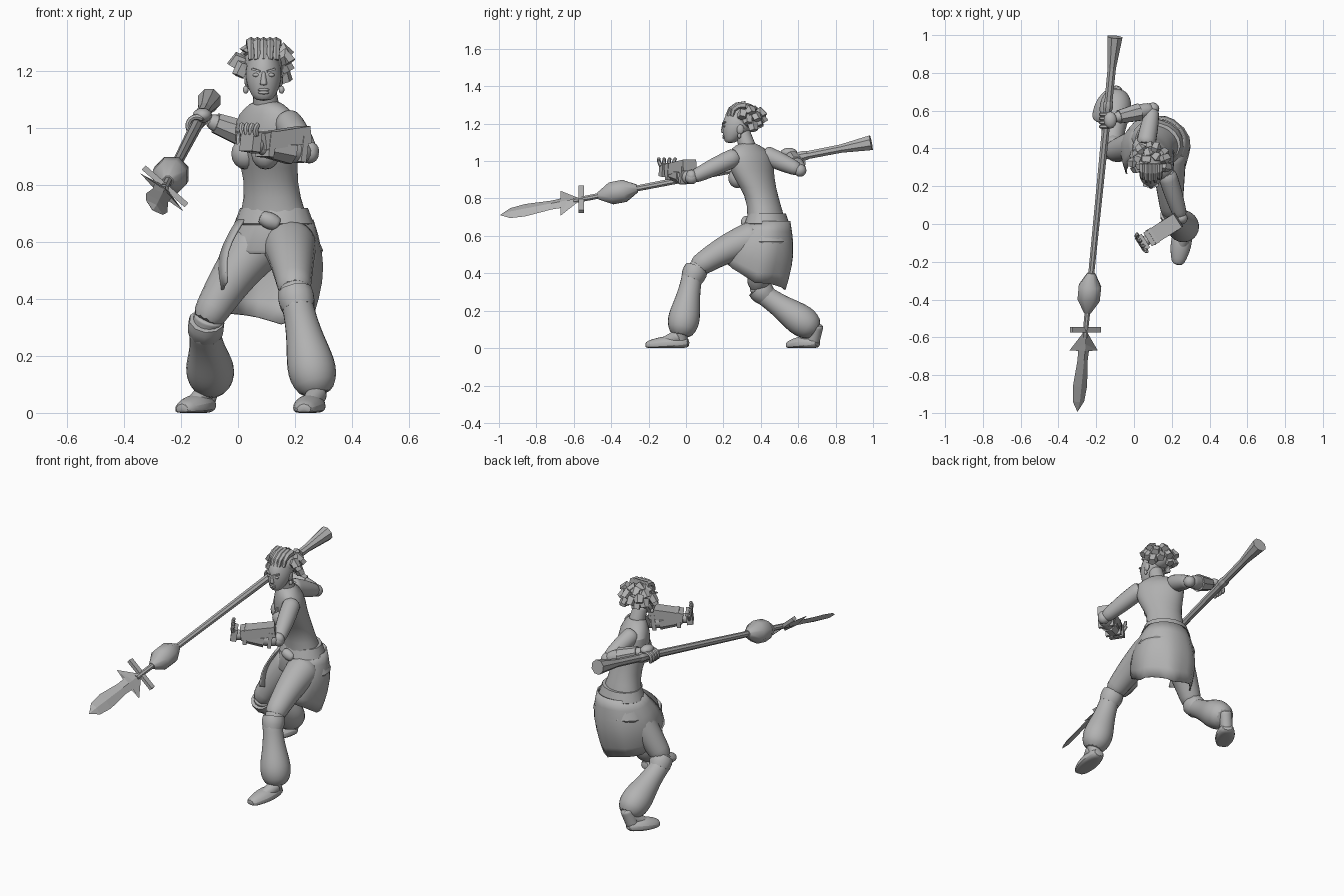
import bpy, bmesh
from math import sin, cos, pi, sqrt, radians
from mathutils import Vector, Matrix

cube = bpy.data.objects.get("Cube")
if cube:
    bpy.data.objects.remove(cube)

grey = bpy.data.materials.new("plain grey")
grey.use_nodes = True
grey.diffuse_color = (.45, .45, .45, 1)
grey.node_tree.nodes["Principled BSDF"].inputs["Base Color"].default_value = grey.diffuse_color
RIGHTWARD, BACK, UP = Vector((-1, 0, 0)), Vector((0, 1, 0)), Vector((0, 0, 1))
rounded_parts = []

# Joints of the pose
hips, waist = Vector((.13, .44, .6)), Vector((.12, .42, .77))
chest, neck, skull = Vector((.1, .35, .95)), Vector((.1, .33, 1.1)), Vector((.09, .3, 1.22))
left_shoulder, left_elbow, left_wrist = Vector((.17, .28, 1.03)), Vector((.25, .03, .91)), Vector((.06, -.09, .94))
right_shoulder, right_elbow, right_wrist = Vector((.06, .41, 1.04)), Vector((.1, .61, .95)), Vector((-.11, .56, 1.03))
left_hip, left_knee, left_ankle = Vector((.18, .4, .6)), Vector((.2, .04, .42)), Vector((.28, -.03, .06))
right_hip, right_knee, right_ankle = Vector((.08, .44, .6)), Vector((-.12, .38, .31)), Vector((-.09, .7, .09))
left_heel, left_toe = Vector((.27, .02, .03)), Vector((.23, -.22, .01))
right_heel, right_toe = Vector((-.1, .71, .03)), Vector((-.2, .54, .01))
weapon_tip, weapon_butt = Vector((-.3, -1, .71)), Vector((-.1, 1, 1.1))


def finish(name, bm, subdivide=False, rounded=True):
    bmesh.ops.recalc_face_normals(bm, faces=bm.faces)
    mesh = bpy.data.meshes.new(name)
    bm.to_mesh(mesh)
    bm.free()
    mesh.materials.append(grey)
    part = bpy.data.objects.new(name, mesh)
    bpy.context.collection.objects.link(part)
    if subdivide:
        part.modifiers.new("subdivide", "SUBSURF").levels = 1
        part.modifiers["subdivide"].render_levels = 1
    if rounded:
        rounded_parts.append(part)
    return part


def loft(name, points, widths, depths=None, twists=None, sides=10, subdivide=True, rounded=True):
    """Skin elliptical rings along a path; rings stay level when twists are given."""
    bm = bmesh.new()
    depths = depths or widths
    run = points[-1] - points[0]
    reference = BACK if abs(run.normalized().z) > .7 else UP
    grow = 1.06 if subdivide else 1
    loops = []
    for i, centre in enumerate(points):
        if twists:
            turn = radians(twists[i])
            across, through = Vector((cos(turn), sin(turn), 0)), Vector((-sin(turn), cos(turn), 0))
        else:
            along = (points[min(i + 1, len(points) - 1)] - points[max(i - 1, 0)]).normalized()
            across = reference.cross(along).normalized()
            through = along.cross(across)
        loop = []
        for k in range(sides):
            angle = 2 * pi * (k + .5) / sides
            spot = centre + grow * (across * widths[i] * cos(angle) + through * depths[i] * sin(angle))
            spot.z = max(spot.z, 0)
            loop.append(bm.verts.new(spot))
        loops.append(loop)
    for lower, upper in zip(loops, loops[1:]):
        for k in range(sides):
            after = (k + 1) % sides
            bm.faces.new((lower[k], lower[after], upper[after], upper[k]))
    bm.faces.new(loops[0])
    bm.faces.new(loops[-1])
    return finish(name, bm, subdivide, rounded)


def limb(name, start, end, thick, thin, swell=0, peak=1, flat=1, bow=Vector(), steps=6, **style):
    """A tapered tube that swells and bows between two joints."""
    stops = [i / steps for i in range(steps + 1)]
    widths = [thick + (thin - thick) * f + swell * sin(pi * f ** peak) for f in stops]
    points = [start.lerp(end, f) + bow * sin(pi * f) for f in stops]
    return loft(name, points, widths, [w * flat for w in widths], **style)


def block(name, centre, size, along):
    bm = bmesh.new()
    turn = along.to_track_quat("X", "Z").to_matrix().to_4x4()
    bmesh.ops.create_cube(bm, size=1, matrix=Matrix.Translation(centre) @ turn @ Matrix.Diagonal((*size, 1)))
    return finish(name, bm)


def ball(name, centre, radii):
    bm = bmesh.new()
    bmesh.ops.create_uvsphere(bm, u_segments=12, v_segments=8, radius=1,
                              matrix=Matrix.Translation(centre) @ Matrix.Diagonal((*radii, 1)))
    return finish(name, bm)


# Torso, twisted from hips to shoulders, with sloping shoulders
loft("torso", [hips - UP * .06, hips, waist, waist.lerp(chest, .5), chest, chest + UP * .08, neck - UP * .03, neck],
     [.1, .15, .09, .105, .13, .14, .1, .04], [.08, .11, .08, .085, .09, .08, .055, .04],
     [-20, -20, -30, -40, -50, -50, -50, -50], sides=14)
limb("neck", neck - UP * .03, skull - UP * .06, .046, .04)
facing = Vector((-.77, -.64, 0))
shoulder_line = facing.cross(UP)
for side in (-1, 1):
    bust = chest + facing * .05 + shoulder_line * side * .055 - UP * .04
    ball("bust", bust, (.05, .05, .055))
    limb("top_strap", bust + UP * .02 + facing * .03, chest + shoulder_line * side * .08 + UP * .12, .012, .012,
         bow=facing * .02, sides=6)

# Head with a narrow chin and a deep skull
levels = [i / 8 for i in range(9)]
outline = [.062 * sin(pi * (.1 + .8 * f)) ** .7 for f in levels]
loft("head", [Vector((skull.x, .235 + .06 * sin(pi * f / 2), 1.095 + .19 * f)) for f in levels], outline,
     [w * (.9 + .8 * f) for w, f in zip(outline, levels)], [0 for f in levels], sides=14)

# Face
face = Vector((skull.x, .2, 1.17))
limb("nose", face + UP * .03, face - UP * .02 - BACK * .002, .006, .014, sides=8)
for height in (.035, .045):
    ball("lip", face - UP * height + BACK * .002, (.02, .008, .006))
for side in (-1, 1):
    outward = RIGHTWARD * side
    ball("eye", face + outward * .025 + UP * .017 + BACK * .005, (.014, .007, .007))
    block("eyebrow", face + outward * .026 + UP * .034 + BACK * .003, (.032, .014, .007), outward + (BACK + UP) * .3)
    ball("ear", face + outward * .058 + BACK * .09, (.01, .02, .027))
    ball("earring", face + outward * .063 + BACK * .085 - UP * .035, (.01, .01, .014))

# Hair: a cap, braids over the scalp and thick blunt locks gathered behind
crown = skull + BACK * .02
ball("hair_cap", crown + UP * .01, (.07, .085, .065))
lock_count = 30
for i in range(lock_count):
    height = 1 - 1.6 * (i + .5) / lock_count
    angle = i * pi * (3 - sqrt(5))
    flat = sqrt(1 - height * height)
    outward = Vector((cos(angle) * flat, sin(angle) * flat, height * .75))
    if outward.y > -.3:
        reach = .075 + .01 * (i % 3)
        loft("hair_lock", [crown + outward * .04, crown + outward * reach + UP * .015,
                           crown + outward * (reach + .015) - UP * .01],
             [.02, .03, .024], sides=5, subdivide=False, rounded=False)
for i in range(-2, 3):
    lane = skull + RIGHTWARD * i * .022
    limb("scalp_braid", lane - BACK * (.08 - .006 * i * i) + UP * .02, lane + BACK * .02 + UP * .08, .011, .021,
         bow=(UP - BACK) * .018, steps=3, sides=6, subdivide=False, rounded=False)


def arm(side, shoulder, elbow, wrist):
    limb(side + "_upper_arm", shoulder, elbow, .05, .034, .006)
    ball(side + "_elbow", elbow, (.034, .034, .034))
    limb(side + "_forearm", elbow, wrist, .034, .024, .012)
    limb(side + "_bracer", elbow.lerp(wrist, .35), elbow.lerp(wrist, .85), .05, .038, sides=8, subdivide=False)


arm("right", right_shoulder, right_elbow, right_wrist)
arm("left", left_shoulder, left_elbow, left_wrist)

# Right hand, curled round the shaft
ball("right_palm", right_wrist + Vector((-.015, -.01, .015)), (.034, .045, .026))
for k in range(4):
    middle = right_wrist + Vector((-.036, .022 * k - .045, -.02))
    curl = [.6 + .9 * bend for bend in range(5)]
    loft("right_finger", [middle + (UP * sin(a) - RIGHTWARD * cos(a)) * .034 for a in curl],
         [.012 for a in curl], sides=6)

# Left hand held open, with a block strapped on the forearm
forearm = left_elbow - left_wrist
middle = left_elbow.lerp(left_wrist, .5)
block("left_bracer_block", middle + UP * .04, (.19, .085, .06), forearm + UP * .06)
for place in (.2, .8):
    block("bracer_strap", left_wrist.lerp(left_elbow, place) + UP * .01, (.022, .09, .09), forearm)
ball("left_elbow_pad", left_elbow + UP * .01, (.035, .03, .034))
palm = left_wrist - forearm * .08
limb("left_hand_heel", left_wrist + forearm * .1, palm, .026, .032)
block("left_palm", palm + UP * .01, (.034, .085, .07), forearm)
knuckles = forearm.cross(UP).normalized()
for k in range(4):
    base = palm + knuckles * .026 * (k - 1.5) + UP * .03
    limb("left_finger", base, base + UP * .045 + knuckles * .01 * (k - 1.5), .013, .01, bow=forearm * -.04, sides=6)
limb("left_thumb", palm - knuckles * .03, palm - knuckles * .06 + UP * .04, .013, .009, sides=6)


# Legs: bare thigh, banded knee, ballooning trouser and a flat-soled shoe
def leg(side, hip, knee, ankle, heel, toe):
    limb(side + "_thigh", hip, knee, .1, .055, bow=UP * .02)
    limb(side + "_knee", knee.lerp(hip, .1), knee.lerp(ankle, .1), .055, .05)
    limb(side + "_knee_band", knee.lerp(hip, .05), knee.lerp(ankle, .15), .062, .058, .006, steps=3, subdivide=False)
    limb(side + "_trouser_leg", knee, ankle, .054, .05, .034, peak=2.5, sides=12, steps=8)
    limb(side + "_ankle", ankle + UP * .04, heel.lerp(toe, .2), .038, .036)
    limb(side + "_instep", ankle + UP * .01, heel.lerp(toe, .65), .038, .03)
    limb(side + "_foot", heel, toe, .032, .028, .026, flat=.8)


leg("left", left_hip, left_knee, left_ankle, left_heel, left_toe)
leg("right", right_hip, right_knee, right_ankle, right_heel, right_toe)


# Waist sash and crossed hip wraps
def wrap(name, low, high, wide, narrow):
    loft(name, [low, low.lerp(high, .1), high], [wide * .95, wide, narrow], [wide * .78, wide * .82, narrow * .82],
         [-20, -20, -20], sides=16, subdivide=False)


belt = hips.lerp(waist, .35)
wrap("waist_sash", belt, belt + UP * .06, .143, .122)
for side in (-1, 1):
    wrap("hip_wrap", hips + RIGHTWARD * side * .02 - UP * .04, belt + UP * .01, .155, .132)
limb("sash_knot", belt - BACK * .11 - RIGHTWARD * .02, belt - BACK * .11 + RIGHTWARD * .05 + UP * .03, .02, .02, .01)

# Skirt: an open sheet round the sides and back, with folds and a pointed hem
bm = bmesh.new()
columns, rows = 20, 6
grid = []
for c in range(columns + 1):
    turn = c / columns
    angle = radians(285 * turn - 70)
    hem = .31 + .6 * (turn - .5) ** 2 + .02 * abs(sin(angle * 2.5))
    line = []
    for r in range(rows + 1):
        drop = r / rows
        spread = 1 + .24 * drop + .24 * sin(pi * drop) + .05 * drop * sin(angle * 7)
        line.append(bm.verts.new((hips.x - .03 * drop + .135 * spread * cos(angle),
                                  hips.y - .075 * drop + (.118 + .02 * drop) * spread * sin(angle),
                                  .68 + (hem - .68) * drop)))
    grid.append(line)
for near, far in zip(grid, grid[1:]):
    for r in range(rows):
        bm.faces.new((near[r], far[r], far[r + 1], near[r + 1]))
finish("skirt", bm).modifiers.new("cloth", "SOLIDIFY").thickness = .008


# Polearm: everything is placed by its depth along the shaft
def on_axis(y):
    return weapon_tip.lerp(weapon_butt, (y + 1) / 2)


def shaft_piece(name, front, rear, thick, thin, swell=0):
    limb(name, on_axis(front), on_axis(rear), thick, thin, swell, sides=8, steps=3, subdivide=False)


shaft_piece("shaft", -.6, .85, .015, .024)
shaft_piece("flared_butt", .82, .99, .023, .043)
shaft_piece("shaft_bulb", -.47, -.26, .02, .022, .05)
shaft_piece("grip_collar", .6, .65, .024, .024, .005)
across = Vector((.75, 0, -.66))
axis = (weapon_butt - weapon_tip).normalized()
block("crossbar", on_axis(-.56), (.2, .03, .02), across)

# Barbed blade, with cheeks rising to a central ridge
bm = bmesh.new()
cheek = across.cross(axis).normalized() * .012
half = [(-.57, .01), (-.67, .1), (-.64, .04), (-.72, .036), (-.86, .05), (-.94, .04)]
point = bm.verts.new(on_axis(-.995))
edges = [[bm.verts.new(on_axis(y) + across * w * side) for y, w in half] for side in (-1, 1)]
for side in (-1, 1):
    ridge = [bm.verts.new(on_axis(y) + cheek * side) for y, w in half]
    for edge in edges:
        for k in range(len(half) - 1):
            bm.faces.new((edge[k], edge[k + 1], ridge[k + 1], ridge[k]))
        bm.faces.new((edge[-1], point, ridge[-1]))
finish("blade", bm, rounded=False)

# Soft shading with crisp edges
bpy.ops.object.select_all(action="DESELECT")
for part in rounded_parts:
    part.select_set(True)
bpy.context.view_layer.objects.active = rounded_parts[0]
bpy.ops.object.shade_smooth_by_angle(angle=radians(40))
